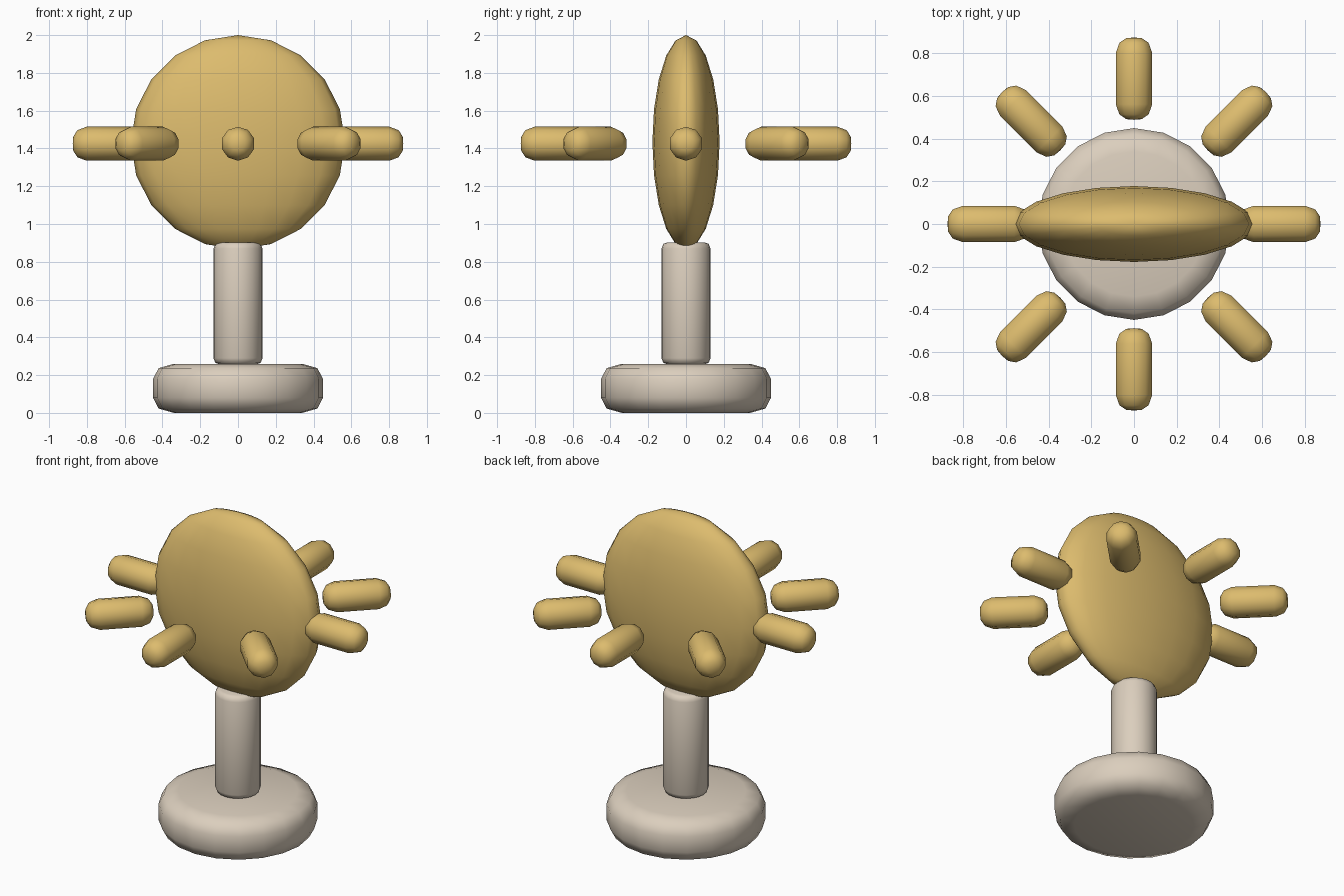
import bpy
import bmesh
from math import cos, sin, pi
from mathutils import Matrix

cube = bpy.data.objects.get("Cube")
if cube:
    bpy.data.objects.remove(cube, do_unlink=True)


def make_material(name, rgb):
    mat = bpy.data.materials.new(name)
    mat.use_nodes = True
    mat.diffuse_color = (*rgb, 1)
    mat.node_tree.nodes["Principled BSDF"].inputs["Base Color"].default_value = (*rgb, 1)
    return mat


gold = make_material("warm_gold", (0.72, 0.50, 0.155))
stone = make_material("pale_stone", (0.71, 0.62, 0.51))


def finish(name, bm, mat):
    bmesh.ops.recalc_face_normals(bm, faces=bm.faces[:])
    for face in bm.faces:
        face.smooth = True
    mesh = bpy.data.meshes.new(name)
    bm.to_mesh(mesh)
    bm.free()
    mesh.materials.append(mat)
    obj = bpy.data.objects.new(name, mesh)
    bpy.context.collection.objects.link(obj)
    return obj


def rounded_cylinder(name, half_profile, half_height, sides, mat):
    """Lathe a profile of (radius, height above the middle), mirrored about the middle."""
    bm = bmesh.new()
    profile = half_profile + [(r, -h) for r, h in reversed(half_profile)]
    rings = []
    for r, h in profile:
        rings.append([bm.verts.new((r * cos(2 * pi * i / sides), r * sin(2 * pi * i / sides), h))
                      for i in range(sides)])
    for low, high in zip(rings, rings[1:]):
        for i in range(sides):
            j = (i + 1) % sides
            bm.faces.new((low[i], low[j], high[j], high[i]))
    # Close each end with a fan
    for ring, h in ((rings[0], half_height), (rings[-1], -half_height)):
        tip = bm.verts.new((0, 0, h))
        for i in range(sides):
            bm.faces.new((ring[i], ring[(i + 1) % sides], tip))
    return finish(name, bm, mat)


# Rounded foot
base = rounded_cylinder("base", [(0.34, 0.13), (0.42, 0.107), (0.45, 0.05)], 0.13, 20, stone)
base.location.z = 0.13

# Upright post
post = rounded_cylinder("post", [(0.10, 0.322), (0.12, 0.315), (0.13, 0.29)], 0.322, 20, stone)
post.location.z = 0.58

# Flattened upright disc
bm = bmesh.new()
bmesh.ops.create_uvsphere(bm, u_segments=20, v_segments=10, radius=1,
                          matrix=Matrix.Diagonal((0.567, 0.178, 0.567, 1)))
disc = finish("disc", bm, gold)
disc.location.z = 1.433

# Eight level rays around the disc
ray_profile = [(0.038, 0.19), (0.072, 0.168), (0.09, 0.12)]
for k in range(8):
    angle = k * pi / 4
    ray = rounded_cylinder(f"ray_{k + 1}", ray_profile, 0.193, 10, gold)
    ray.matrix_world = (Matrix.Rotation(angle, 4, "Z")
                        @ Matrix.Translation((0.682, 0, 1.425))
                        @ Matrix.Rotation(pi / 2, 4, "Y"))
